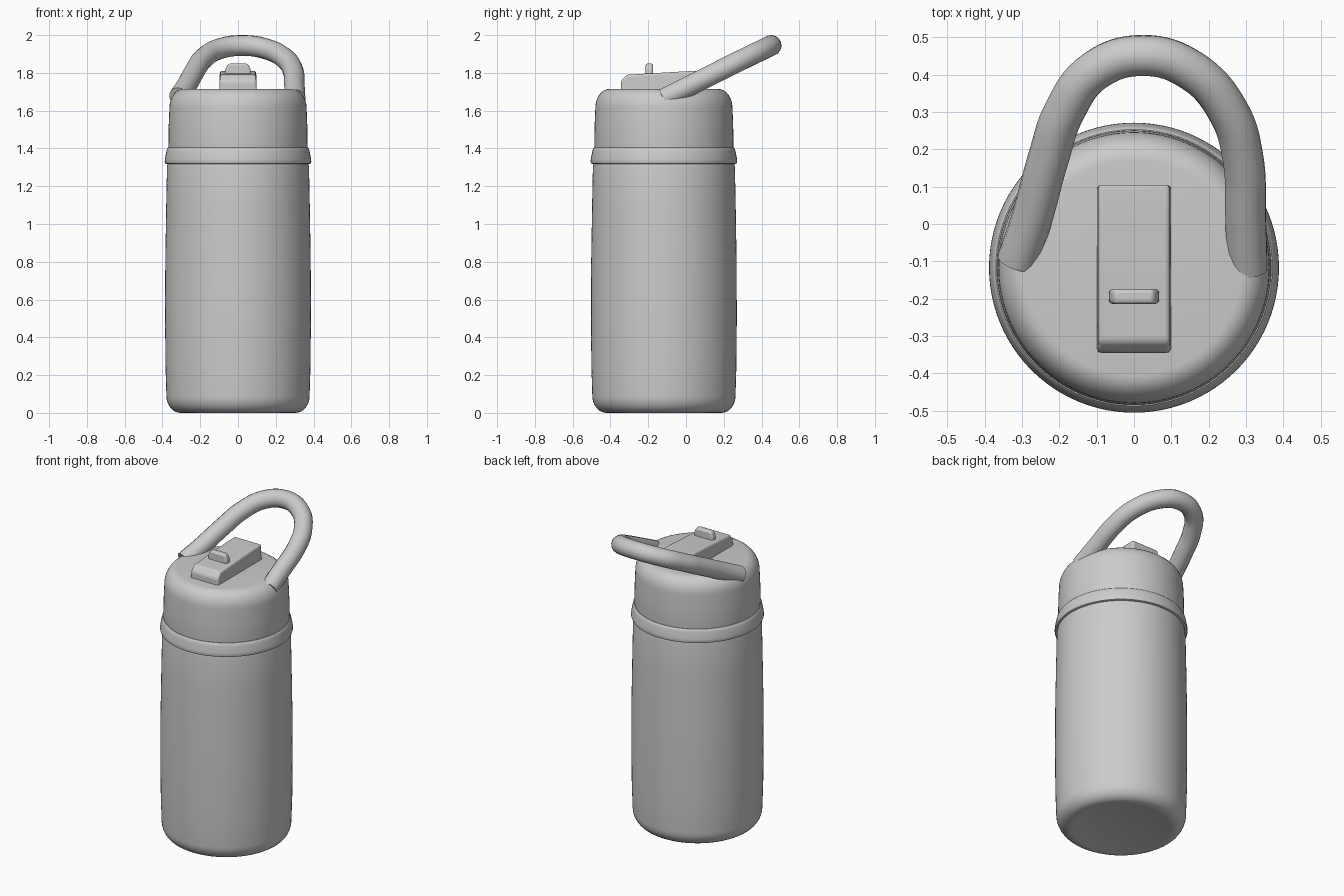
import bpy, bmesh, math
from mathutils import Vector

if "Cube" in bpy.data.objects:
    bpy.data.objects.remove(bpy.data.objects["Cube"])

CY = -0.117  # bottle axis


def finish(obj, angle=40):
    bpy.ops.object.select_all(action='DESELECT')
    obj.select_set(True)
    bpy.context.view_layer.objects.active = obj
    bpy.ops.object.shade_smooth_by_angle(angle=math.radians(angle))


def mesh_object(name, bm):
    bmesh.ops.recalc_face_normals(bm, faces=bm.faces)
    me = bpy.data.meshes.new(name)
    bm.to_mesh(me)
    bm.free()
    obj = bpy.data.objects.new(name, me)
    bpy.context.collection.objects.link(obj)
    return obj


def corner(r, z, rr, rz, top, n=8):
    """Quarter ellipse of profile points, listed from low z to high z."""
    pts = []
    for i in range(n + 1):
        a = math.pi / 2 * i / n
        if top:
            pts.append((r - rr + rr * math.cos(a), z - rz + rz * math.sin(a)))
        else:
            pts.append((r - rr + rr * math.sin(a), z + rz - rz * math.cos(a)))
    return pts


def lathe(name, profile):
    bm = bmesh.new()
    vs = [bm.verts.new((r, 0, z)) for r, z in profile]
    es = [bm.edges.new(p) for p in zip(vs, vs[1:])]
    bmesh.ops.spin(bm, geom=vs + es, cent=(0, 0, 0), axis=(0, 0, 1),
                   angle=math.tau, steps=96, use_duplicate=False)
    bmesh.ops.remove_doubles(bm, verts=bm.verts, dist=1e-5)
    obj = mesh_object(name, bm)
    obj.location.y = CY
    finish(obj)
    return obj


def prism(name, outline, axis, lo, hi, lo_scale, bevel):
    """Extrude a 2D side outline along x or y and round it."""
    bm = bmesh.new()
    zmin = min(z for _, z in outline)
    rows = []
    for t in (lo, hi):
        row = []
        for u, z in outline:
            co = (t * (1 if z == zmin else lo_scale), u, z) if axis == 'x' else (u, t, z)
            row.append(bm.verts.new(co))
        rows.append(row)
    a, b = rows
    bm.faces.new(a)
    bm.faces.new(b[::-1])
    for i in range(len(a)):
        j = (i + 1) % len(a)
        bm.faces.new((a[i], b[i], b[j], a[j]))
    obj = mesh_object(name, bm)
    mod = obj.modifiers.new("rounding", 'BEVEL')
    mod.width, mod.segments = bevel, 4
    finish(obj)
    return obj


# Bottle body
lathe("bottle_body", [(0, 0.006), (0.27, 0.006), (0.29, 0)]
      + corner(0.379, 0, 0.075, 0.09, False)
      + [(0.384, 0.25), (0.386, 0.5), (0.385, 0.8), (0.38, 1.1),
         (0.376, 1.30), (0.372, 1.325), (0, 1.325)])

# Collar ring
lathe("collar_ring", [(0, 1.318), (0.378, 1.318), (0.385, 1.321), (0.388, 1.33),
                      (0.387, 1.345), (0.379, 1.385), (0.376, 1.397),
                      (0.370, 1.404), (0, 1.404)])

# Lid
lathe("lid", [(0, 1.39), (0.366, 1.39), (0.368, 1.41), (0.367, 1.52)]
      + corner(0.363, 1.715, 0.075, 0.10, True) + [(0, 1.715)])

# Flip spout on the lid
prism("flip_spout", [(-0.345, 1.69), (0.105, 1.69), (0.105, 1.81),
                     (0.03, 1.81), (-0.315, 1.79), (-0.345, 1.755)],
      'x', -0.1, 0.1, 0.96, 0.012)

# Finger tab on the spout
prism("finger_tab", [(-0.068, 1.78), (0.068, 1.78), (0.066, 1.82),
                     (0.052, 1.849), (-0.052, 1.849), (-0.066, 1.82)],
      'y', -0.214, -0.174, 1, 0.011)

# Carry loop, tilted backwards
path = [(-0.312, -0.10, 1.672), (-0.275, 0.01, 1.727), (-0.228, 0.18, 1.812),
        (-0.187, 0.30, 1.872), (-0.105, 0.41, 1.925), (0.025, 0.451, 1.945),
        (0.155, 0.41, 1.925), (0.253, 0.30, 1.872), (0.291, 0.18, 1.812),
        (0.299, 0.01, 1.727), (0.303, -0.12, 1.662)]
cu = bpy.data.curves.new("carry_loop", 'CURVE')
cu.dimensions = '3D'
cu.bevel_depth, cu.bevel_resolution = 0.055, 6
cu.use_fill_caps = True
sp = cu.splines.new('BEZIER')
sp.bezier_points.add(len(path) - 1)
sp.resolution_u = 8
for bp, co in zip(sp.bezier_points, path):
    bp.co = Vector(co)
    bp.handle_left_type = bp.handle_right_type = 'AUTO'
loop = bpy.data.objects.new("carry_loop", cu)
bpy.context.collection.objects.link(loop)
bpy.ops.object.select_all(action='DESELECT')
loop.select_set(True)
bpy.context.view_layer.objects.active = loop
bpy.ops.object.convert(target='MESH')
finish(bpy.context.view_layer.objects.active)
